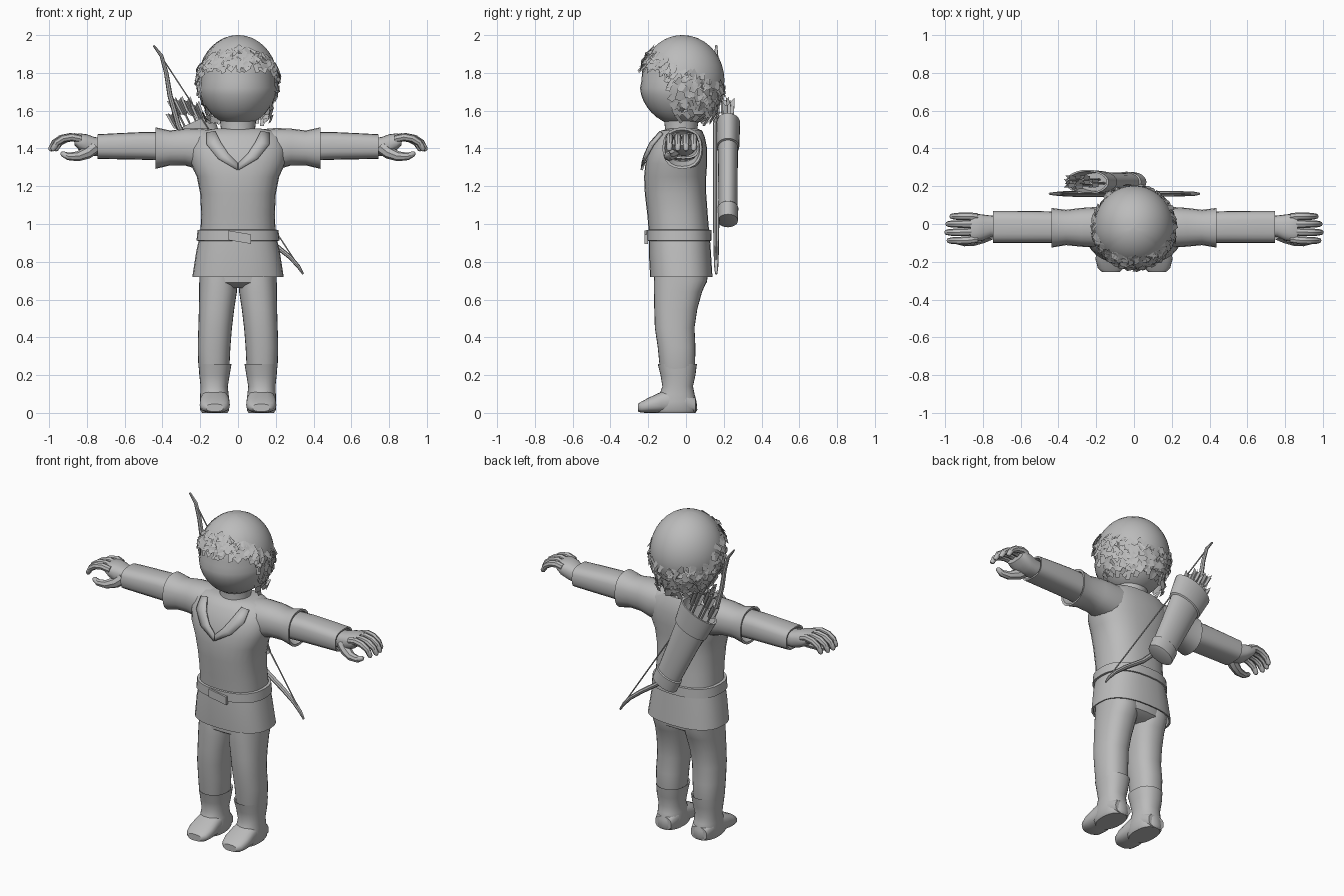
import bpy, bmesh, math, random
from mathutils import Vector
from mathutils.bvhtree import BVHTree

if "Cube" in bpy.data.objects:
    bpy.data.objects.remove(bpy.data.objects["Cube"])

random.seed(4)
grey = bpy.data.materials.new("clay_grey")
grey.diffuse_color = (0.5, 0.5, 0.5, 1)
grey.use_nodes = True
grey.node_tree.nodes["Principled BSDF"].inputs["Base Color"].default_value = grey.diffuse_color


def make(name, bm, fix=True):
    if fix:
        bmesh.ops.recalc_face_normals(bm, faces=bm.faces)
    me = bpy.data.meshes.new(name)
    bm.to_mesh(me)
    bm.free()
    me.materials.append(grey)
    ob = bpy.data.objects.new(name, me)
    bpy.context.collection.objects.link(ob)
    return ob


def loft(name, rings, caps=True):
    """Skin a list of closed point rings."""
    bm = bmesh.new()
    vs = [[bm.verts.new(p) for p in r] for r in rings]
    n = len(vs[0])
    for a, b in zip(vs, vs[1:]):
        for i in range(n):
            bm.faces.new((a[i], a[(i + 1) % n], b[(i + 1) % n], b[i]))
    if caps:
        bm.faces.new(vs[0])
        bm.faces.new(vs[-1])
    return make(name, bm)


def ring(c, u, v, n=24, p=2.0):
    """Superellipse ring round c with half axes u and v."""
    out = []
    for i in range(n):
        a = 2 * math.pi * i / n
        f = lambda t: math.copysign(abs(t) ** (2 / p), t)
        out.append(Vector(c) + Vector(u) * f(math.cos(a)) + Vector(v) * f(math.sin(a)))
    return out


def stack_z(name, rows, s=1, p=2.0, n=28):
    """rows: z, x0, x1, y0, y1"""
    return loft(name, [ring((s * (a + b) / 2, (c + d) / 2, z), ((b - a) / 2, 0, 0),
                            (0, (d - c) / 2, 0), n, p) for z, a, b, c, d in rows])


def stack_x(name, rows, s=1, p=2.0, n=20):
    """rows: x, y0, y1, z0, z1"""
    return loft(name, [ring((s * x, (a + b) / 2, (c + d) / 2), (0, (b - a) / 2, 0),
                            (0, 0, (d - c) / 2), n, p) for x, a, b, c, d in rows])


def tube(name, pts, radii, side=(0, 1, 0), n=8, flat=1.0):
    pts = [Vector(q) for q in pts]
    rings = []
    for i, q in enumerate(pts):
        t = (pts[min(i + 1, len(pts) - 1)] - pts[max(i - 1, 0)]).normalized()
        u = Vector(side)
        u = (u - t * u.dot(t)).normalized()
        rings.append(ring(q, u * radii[i], t.cross(u) * radii[i] * flat, n))
    return loft(name, rings)


# tunic body, skirt and belt
torso = stack_z("tunic_body", [(.93, -.2, .2, -.195, .125), (1.05, -.195, .195, -.205, .115),
                (1.16, -.2, .2, -.218, .107), (1.25, -.218, .218, -.222, .107),
                (1.32, -.25, .25, -.215, .112), (1.4, -.26, .26, -.195, .112),
                (1.46, -.24, .24, -.16, .1), (1.495, -.19, .19, -.13, .085),
                (1.505, -.12, .12, -.09, .06)], p=2.4)
stack_z("tunic_skirt", [(.95, -.2, .2, -.195, .125), (.85, -.222, .222, -.197, .132),
        (.72, -.242, .242, -.19, .14), (.722, -.232, .232, -.18, .13),
        (.8, -.21, .21, -.175, .12)], p=2.5)
stack_z("belt", [(.91, -.205, .205, -.195, .125), (.912, -.22, .22, -.21, .136),
        (.968, -.214, .214, -.21, .134), (.97, -.2, .2, -.195, .12)], p=2.4)
bm = bmesh.new()
bmesh.ops.create_cube(bm, size=1)
for v in bm.verts:
    x, y, z = v.co
    v.co = (.01 + x * .12, -.21 + y * .02, .93 - x * .02 + z * .05)
make("belt_tongue", bm)

# collar lapels laid on the chest
tree_bm = bmesh.new()
tree_bm.from_mesh(torso.data)
tree = BVHTree.FromBMesh(tree_bm)
inner = [(.12, 1.49), (.09, 1.43), (.05, 1.37), (.003, 1.325)]
outer = [(.165, 1.48), (.165, 1.42), (.105, 1.345), (.003, 1.285)]
for s in (1, -1):
    bm = bmesh.new()
    grid = []
    for (ax, az), (bx, bz) in zip(inner, outer):
        row = []
        for k in range(3):
            x, z = ax + (bx - ax) * k / 2, az + (bz - az) * k / 2
            hit = tree.ray_cast(Vector((s * x, -1, z)), Vector((0, 1, 0)))[0]
            row.append(bm.verts.new((s * x, (hit.y if hit else -.1) - .016, z)))
        grid.append(row)
    for a, b in zip(grid, grid[1:]):
        for k in range(2):
            bm.faces.new((a[k], a[k + 1], b[k + 1], b[k]))
    ob = make("collar_lapel", bm)
    ob.modifiers.new("thick", "SOLIDIFY").thickness = .012
    ob.modifiers["thick"].offset = 0
tree_bm.free()
stack_z("neck", [(1.42, -.1, .1, -.13, .06), (1.5, -.09, .09, -.11, .06), (1.58, -.1, .1, -.12, .07)])

# trousers seat
stack_z("trouser_seat", [(.88, -.19, .19, -.17, .11), (.75, -.205, .205, -.172, .12),
        (.69, -.2, .2, -.168, .11), (.66, -.17, .17, -.12, .06)], p=2.5)

for s in (1, -1):
    # arms
    stack_x("tunic_sleeve", [(.1, -.12, .09, 1.3, 1.5), (.2, -.125, .09, 1.285, 1.508),
            (.28, -.12, .085, 1.31, 1.505), (.36, -.112, .075, 1.31, 1.495),
            (.437, -.125, .085, 1.292, 1.512), (.435, -.113, .073, 1.305, 1.498),
            (.38, -.1, .065, 1.33, 1.48)], s, 2.3)
    stack_x("under_sleeve", [(.36, -.1, .065, 1.335, 1.485), (.5, -.1, .068, 1.34, 1.487),
            (.65, -.1, .07, 1.343, 1.48), (.745, -.1, .07, 1.345, 1.475),
            (.743, -.09, .06, 1.355, 1.465), (.71, -.075, .05, 1.365, 1.455)], s, 2.8)
    # hands
    stack_x("palm", [(.7, -.065, .04, 1.36, 1.455), (.76, -.07, .045, 1.36, 1.46),
            (.8, -.088, .05, 1.37, 1.475), (.84, -.095, .055, 1.39, 1.48),
            (.865, -.09, .05, 1.415, 1.475)], s, 2.5)
    for k, y in enumerate((-.08, -.04, 0, .037)):
        d = (.0, .012, .006, -.015)[k]
        tube("finger", [(s * .83, y, 1.45), (s * (.88 + d), y * 1.08, 1.46), (s * (.925 + d), y * 1.1, 1.452),
             (s * (.96 + d), y * 1.1, 1.43), (s * (.98 + d), y * 1.1, 1.395), (s * (.984 + d), y * 1.1, 1.387)],
             [.02, .021, .02, .018, .014, .006])
    tube("thumb", [(s * .76, -.05, 1.405), (s * .8, -.07, 1.375), (s * .85, -.09, 1.358),
         (s * .9, -.098, 1.358), (s * .93, -.095, 1.372), (s * .937, -.094, 1.378)],
         [.035, .032, .026, .02, .014, .006])
    # legs and boots
    stack_z("trouser_leg", [(.8, .015, .2, -.165, .115), (.7, .003, .205, -.17, .112),
            (.64, .006, .206, -.17, .085), (.55, .02, .207, -.168, .06),
            (.45, .032, .21, -.165, .045), (.35, .04, .213, -.15, .05),
            (.25, .045, .21, -.14, .048), (.2, .055, .2, -.13, .04)], s, 2.3)
    stack_z("boot_shaft", [(.2, .06, .19, -.12, .03), (.25, .048, .192, -.135, .045), (.26, .034, .208, -.15, .058),
            (.2, .044, .205, -.135, .05), (.14, .054, .198, -.125, .037),
            (.1, .05, .2, -.14, .045), (.06, .045, .2, -.16, .056),
            (.015, .047, .2, -.17, .06), (0, .055, .19, -.16, .05)], s, 2.3)
    loft("boot_foot", [ring((s * .123, y, z), (w, 0, 0), (0, 0, h), 20, 2.6) for y, z, w, h in (
        (.05, .04, .055, .04), (.0, .06, .072, .06), (-.08, .065, .073, .065), (-.13, .056, .078, .056),
        (-.19, .042, .08, .042), (-.235, .031, .068, .03), (-.255, .027, .045, .02))])

# head
bm = bmesh.new()
bmesh.ops.create_uvsphere(bm, u_segments=32, v_segments=20, radius=1)
for v in bm.verts:
    x, y, z = v.co
    k = 1.06 if z < -.2 else 1.0 + max(0, -z) * .3
    v.co = (x * .197 * k, -.022 + y * .214 * k, 1.757 + z * .237)
make("head", bm)


# hair: a smooth cap over the skull plus loose leaf-like tufts
def hair_low(a):
    t = min(max((abs(a) - 1.0) / .45, 0), 1)
    return 1.84 - .28 * t


def hair_point(a, z, grow=1.0):
    s = max(-1, min(1, (z - 1.76) / .24))
    r = math.sqrt(max(0, 1 - s * s))
    if s < 0:
        r = max(r, .8)
    return Vector((.212 * r * grow * math.sin(a), -.018 - .222 * r * grow * math.cos(a), z))


rings = []
for j in range(15):
    row = []
    for i in range(48):
        a = -math.pi + 2 * math.pi * (i + .5) / 48
        lo = math.asin((hair_low(a) + .02 - 1.76) / .24)
        phi = lo + (math.pi / 2 - .02 - lo) * j / 14
        row.append(hair_point(a, 1.76 + .24 * math.sin(phi)))
    rings.append(row)
bm = bmesh.new()
vs = [[bm.verts.new(q) for q in r] for r in rings]
for a, b in zip(vs, vs[1:]):
    for i in range(48):
        bm.faces.new((a[i], a[(i + 1) % 48], b[(i + 1) % 48], b[i]))
bm.faces.new(vs[-1])
make("hair_cap", bm)

bm = bmesh.new()
for i in range(430):
    a = random.uniform(-math.pi, math.pi)
    lo = hair_low(a) - .02
    hi = 1.83 + .1 * math.cos(a)
    z = random.uniform(lo, hi)
    c = hair_point(a, z, 1.035)
    n = (c - Vector((0, -.018, 1.76)))
    n = Vector((n.x, n.y, n.z * .8)).normalized()
    side = Vector((0, 0, 1)).cross(n).normalized()
    down = n.cross(side) * -1
    r = random.uniform(-.9, .9)
    u = side * math.cos(r) + down * math.sin(r)
    w = down * math.cos(r) - side * math.sin(r) + n * random.uniform(.0, .55)
    u = u + n * random.uniform(-.3, .3)
    h, l = random.uniform(.012, .02), random.uniform(.018, .027)
    bm.faces.new([bm.verts.new(q) for q in (c - u * h - w * l, c - u * h * .8 + w * l,
                                            c + u * h * .9 + w * l * .8, c + u * h - w * l)])
make("hair_tufts", bm, False)

# quiver on the back
top, bot = Vector((-.245, .222, 1.53)), Vector((-.02, .222, 1.04))
ax = (top - bot).normalized()
px = Vector((ax.z, 0, -ax.x))
prof = [(-.03, .06, .04), (-.025, .083, .053), (.05, .086, .055), (.055, .078, .05), (.4, .098, .053),
        (.405, .11, .06), (.545, .125, .065), (.545, .112, .056), (.44, .1, .048)]
loft("quiver", [ring(bot + ax * t, px * rx, (0, ry, 0), 24) for t, rx, ry in prof])

# arrows with crossed feathers
for off, y, ln in ((-.085, .215, .63), (-.045, .235, .69), (-.01, .205, .68), (.03, .235, .66), (.065, .215, .62)):
    d = (ax + px * off * .5).normalized()
    base = bot + px * off * .6
    base.y = y
    tip = base + d * ln
    tube("arrow_shaft", [base + d * .2, tip], [.006, .006], n=6)
    bm = bmesh.new()
    for k in (0, 1, 2):
        u = Vector((0, 1, 0)) * math.sin(k * math.pi / 3) + px * math.cos(k * math.pi / 3)
        for s in (1, -1):
            bm.faces.new([bm.verts.new(tip + d * q + u * s * e) for q, e in
                          ((-.09, 0), (-.07, .022), (.015, .026), (-.005, 0))])
    make("arrow_feathers", bm, False)

# bow slung across the back
stave = [(-.447, 1.945), (-.405, 1.89), (-.38, 1.8), (-.36, 1.68), (-.315, 1.52), (-.225, 1.33), (-.1, 1.14),
         (.07, .975), (.2, .885), (.275, .825), (.32, .775), (.345, .735)]
tube("bow_stave", [(x, .16, z) for x, z in stave],
     [.006, .011, .013, .015, .016, .017, .017, .016, .015, .013, .011, .006], flat=.9)
tube("bow_string", [(-.395, .16, 1.87), (.315, .16, .785)], [.004, .004], n=6)

for ob in bpy.data.objects:
    ob.select_set(True)
    bpy.context.view_layer.objects.active = ob
bpy.ops.object.shade_smooth_by_angle(angle=math.radians(42))
